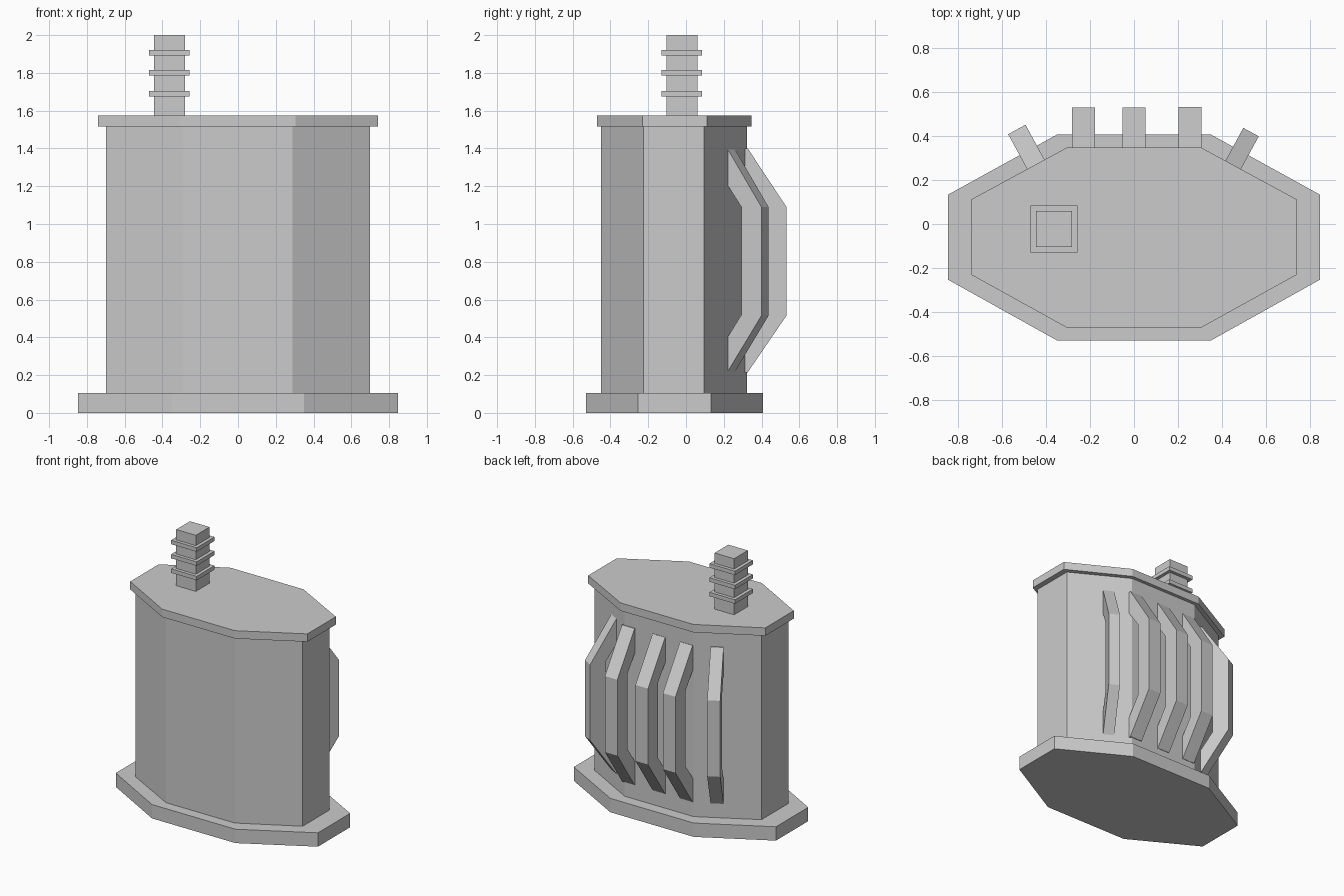
import bpy, math
from mathutils import Vector

if "Cube" in bpy.data.objects:
    bpy.data.objects.remove(bpy.data.objects["Cube"])


def make(name, verts, faces):
    me = bpy.data.meshes.new(name)
    me.from_pydata(verts, [], faces)
    me.update()
    ob = bpy.data.objects.new(name, me)
    bpy.context.collection.objects.link(ob)
    return ob


def prism(name, bottom, top):
    """Closed solid between two matching loops of 3D points."""
    n = len(bottom)
    faces = [tuple(reversed(range(n))), tuple(range(n, 2 * n))]
    faces += [(i, (i + 1) % n, n + (i + 1) % n, n + i) for i in range(n)]
    return make(name, list(bottom) + list(top), faces)


def slab(name, pts, z0, z1):
    return prism(name, [(x, y, z0) for x, y in pts], [(x, y, z1) for x, y in pts])


def octagon(cx, hx, y_front, y_low, y_high, y_back):
    return [(-cx, y_front), (cx, y_front), (hx, y_low), (hx, y_high),
            (cx, y_back), (-cx, y_back), (-hx, y_high), (-hx, y_low)]


def square(h, cx=-0.363, cy=-0.022):
    return [(cx - h, cy - h), (cx + h, cy - h), (cx + h, cy + h), (cx - h, cy + h)]


# Base plate, tank and lid
slab("base_plate", octagon(0.35, 0.847, -0.53, -0.253, 0.133, 0.407), 0, 0.105)
slab("tank", octagon(0.288, 0.70, -0.45, -0.226, 0.095, 0.322), 0.10, 1.52)
slab("lid", octagon(0.305, 0.742, -0.472, -0.23, 0.111, 0.348), 1.515, 1.575)

# Insulator post with three collars
slab("insulator_post", square(0.082), 1.57, 2.0)
for i, z in enumerate((1.69, 1.80, 1.907)):
    slab(f"insulator_collar_{i + 1}", square(0.107), z - 0.015, z + 0.015)

# Bent cooling fins: profile is (distance out from the tank wall, height)
FIN = [(-0.02, 1.40), (0.0, 1.40), (0.205, 1.09), (0.205, 0.515), (0.0, 0.215),
       (-0.02, 0.215), (-0.02, 0.37), (0.085, 0.52), (0.085, 1.09), (-0.02, 1.235)]


def fin(name, outer, angle, width):
    """Fin whose outer edge is centred on outer, turned by angle from +y."""
    d = Vector((math.sin(angle), math.cos(angle), 0))
    side = Vector((d.y, -d.x, 0)) * width / 2
    foot = Vector((outer[0], outer[1], 0)) - d * 0.205
    line = [foot + d * o + Vector((0, 0, z)) for o, z in FIN]
    return prism(name, [p + side for p in line], [p - side for p in line])


a = math.radians(28.5)
for i, (pos, ang, w) in enumerate([((-0.533, 0.43), -a, 0.09),
                                   ((-0.23, 0.53), 0, 0.105),
                                   ((0.0, 0.53), 0, 0.105),
                                   ((0.255, 0.532), 0, 0.105),
                                   ((0.5325, 0.418), a, 0.08)]):
    fin(f"cooling_fin_{i + 1}", pos, ang, w)
